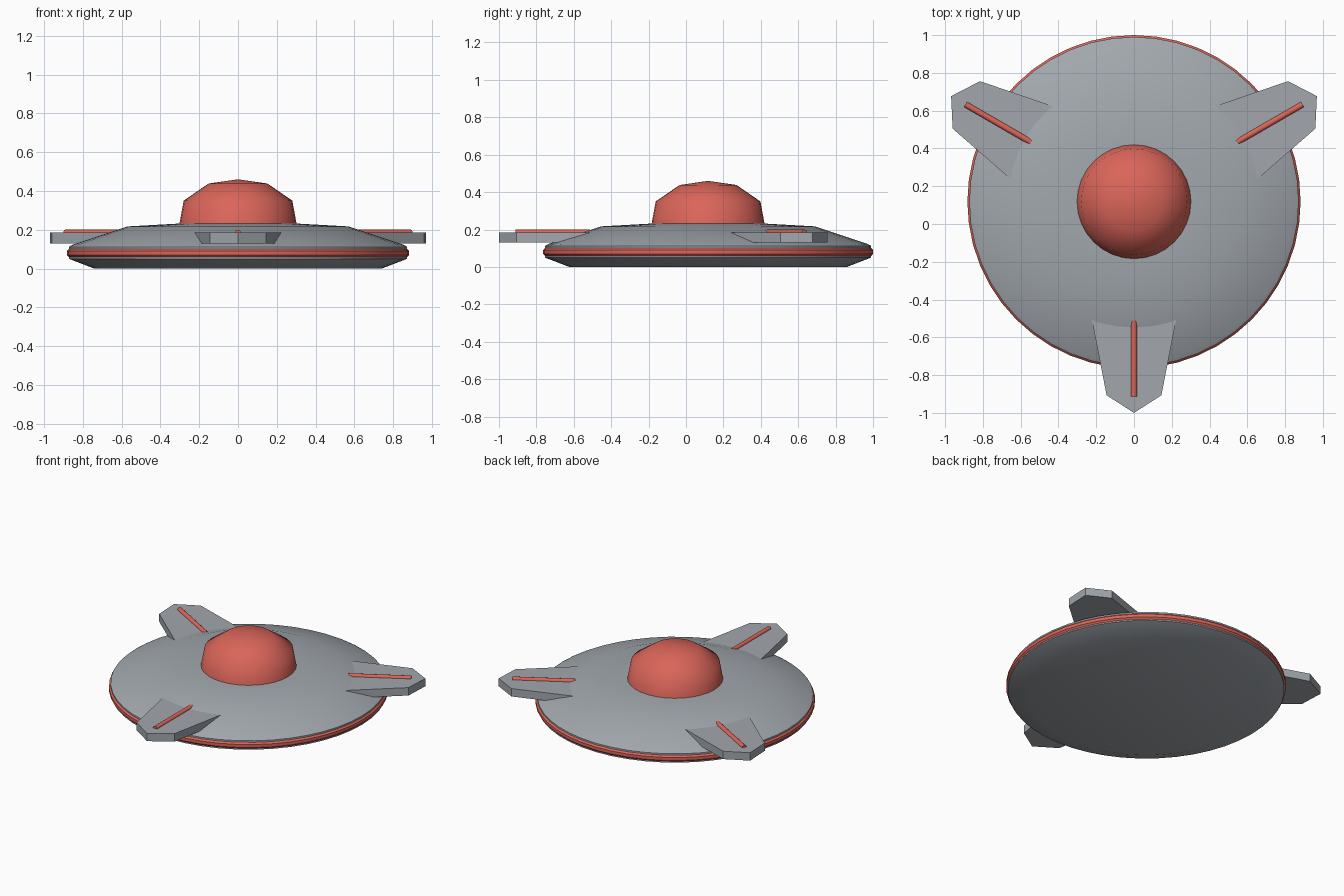
import bpy, bmesh, math
from mathutils import Matrix, Vector

if "Cube" in bpy.data.objects:
    bpy.data.objects.remove(bpy.data.objects["Cube"])

CY = 0.118  # centre of the disc in y


def material(name, rgb):
    m = bpy.data.materials.new(name)
    m.diffuse_color = (*rgb, 1)
    m.use_nodes = True
    m.node_tree.nodes["Principled BSDF"].inputs["Base Color"].default_value = m.diffuse_color
    return m


GREY = material("hull grey", (0.36, 0.39, 0.42))
RED = material("warm red", (0.70, 0.13, 0.10))


def finish(name, bm, mat, smooth=None):
    bmesh.ops.recalc_face_normals(bm, faces=bm.faces)
    me = bpy.data.meshes.new(name)
    bm.to_mesh(me)
    bm.free()
    me.materials.append(mat)
    ob = bpy.data.objects.new(name, me)
    bpy.context.collection.objects.link(ob)
    if smooth:
        bpy.ops.object.select_all(action='DESELECT')
        ob.select_set(True)
        bpy.context.view_layer.objects.active = ob
        bpy.ops.object.shade_smooth_by_angle(angle=math.radians(smooth))
    return ob


def lathe(name, profile, mat, steps, smooth, closed=False):
    """Spin (radius, height) points around the disc axis."""
    bm = bmesh.new()
    vs = [bm.verts.new((0, CY - r, z)) for r, z in profile]
    es = [bm.edges.new(p) for p in zip(vs, vs[1:])]
    if closed:
        es.append(bm.edges.new((vs[-1], vs[0])))
    bmesh.ops.spin(bm, geom=vs + es, cent=(0, CY, 0), axis=(0, 0, 1),
                   angle=math.tau, steps=steps)
    bmesh.ops.remove_doubles(bm, verts=bm.verts, dist=1e-4)
    return finish(name, bm, mat, smooth)


# Saucer body
lathe("saucer_hull", [(0, 0), (0.742, 0), (0.872, 0.05), (0.872, 0.112),
                      (0.855, 0.122), (0.57, 0.217), (0.30, 0.232), (0, 0.232)],
      GREY, 48, 35)

# Rounded band around the rim
band = [(0.857 + 0.025 * math.cos(a), 0.08 + 0.027 * math.sin(a))
        for a in (math.tau * (i + 0.5) / 8 for i in range(8))]
band = [(r + 0.002, z) for r, z in band]
lathe("rim_band", band, RED, 48, 35, closed=True)

# Cockpit dome
lathe("dome", [(0.303, 0.225), (0.28, 0.35), (0.152, 0.438), (0, 0.46)],
      RED, 32, 60)

# Three fins, each with a rod along the top
half = [(0.26, -0.32), (0.145, -0.907)]
outline = half + [(0, -1.0)] + [(-x, y) for x, y in reversed(half)]
for i, side in enumerate(("front", "right", "left")):
    turn = Matrix.Rotation(i * math.tau / 3, 4, 'Z')
    place = Matrix.Translation((0, CY, 0)) @ turn @ Matrix.Translation((0, -CY, 0))

    bm = bmesh.new()
    f = bm.faces.new([bm.verts.new((x, y, 0.13)) for x, y in outline])
    ext = bmesh.ops.extrude_face_region(bm, geom=[f])["geom"]
    bmesh.ops.translate(bm, vec=(0, 0, 0.055),
                        verts=[v for v in ext if isinstance(v, bmesh.types.BMVert)])
    bm.transform(place)
    finish(side + "_fin", bm, GREY)

    bm = bmesh.new()
    bmesh.ops.create_cone(bm, cap_ends=True, segments=12, radius1=0.016,
                          radius2=0.016, depth=0.40)
    bm.transform(place @ Matrix.Translation((0, -0.712, 0.184))
                 @ Matrix.Rotation(math.pi / 2, 4, 'X'))
    finish(side + "_fin_rod", bm, RED, 40)
